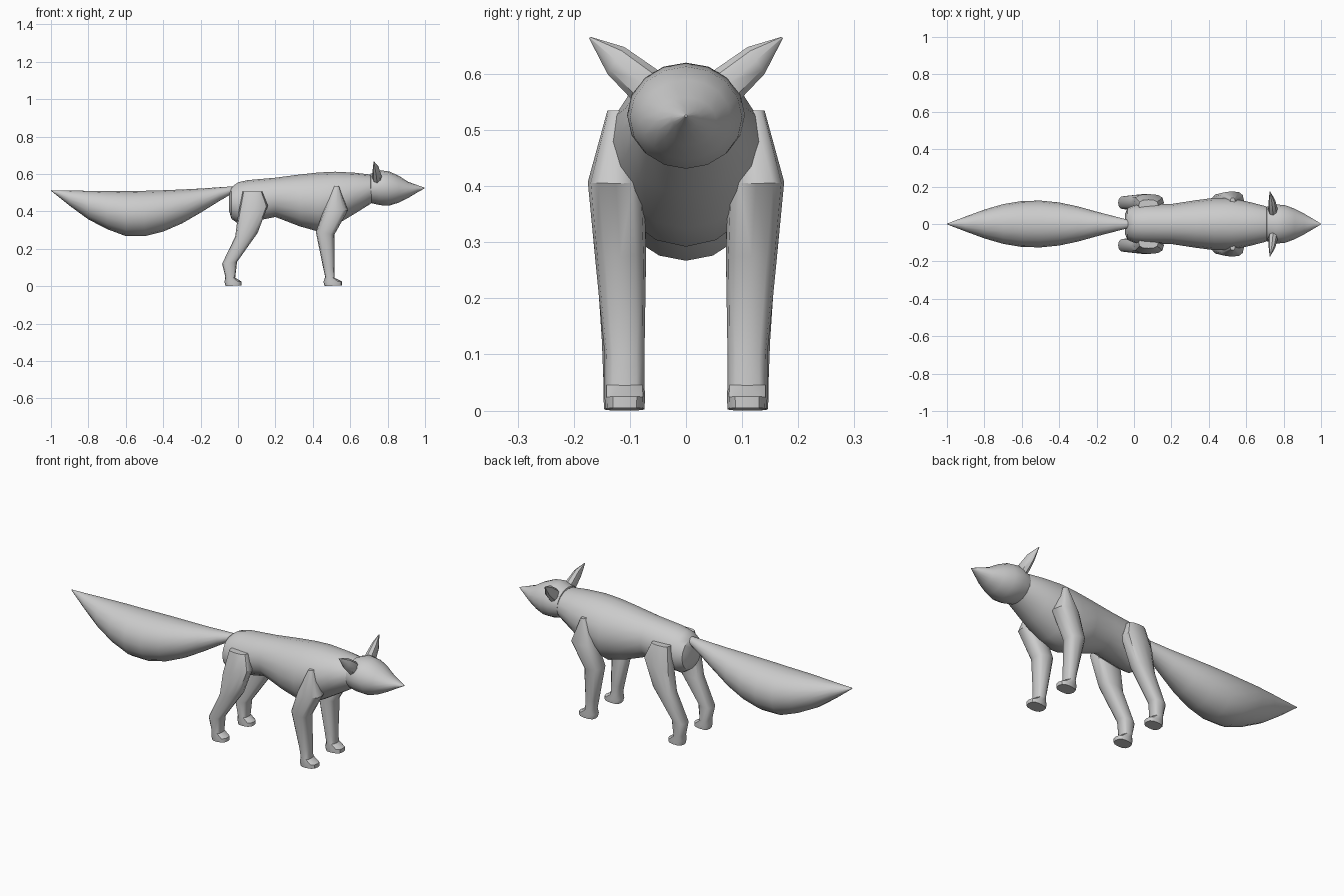
import bpy, bmesh
from math import cos, sin, pi, radians, copysign
from mathutils import Vector


def loft(name, rings, sides=16, power=1.0, mirror=False):
    """Skin rings given as (point, opposite point, half-width vector)."""
    bm = bmesh.new()
    loops = []
    for p, q, w in rings:
        p, q, w = Vector(p), Vector(q), Vector(w)
        mid, half = (p + q) / 2, (q - p) / 2
        loop = []
        for i in range(sides):
            a = 2 * pi * i / sides
            c = copysign(abs(cos(a)) ** power, cos(a))
            s = copysign(abs(sin(a)) ** power, sin(a))
            loop.append(bm.verts.new(mid + half * c + w * s))
        loops.append(loop)
    for a, b in zip(loops, loops[1:]):
        for i in range(sides):
            j = (i + 1) % sides
            bm.faces.new((a[i], a[j], b[j], b[i]))
    bm.faces.new(loops[0][::-1])
    bm.faces.new(loops[-1])
    bmesh.ops.recalc_face_normals(bm, faces=bm.faces)
    mesh = bpy.data.meshes.new(name)
    bm.to_mesh(mesh)
    bm.free()
    obj = bpy.data.objects.new(name, mesh)
    bpy.context.collection.objects.link(obj)
    bpy.ops.object.select_all(action='DESELECT')
    obj.select_set(True)
    bpy.context.view_layer.objects.active = obj
    bpy.ops.object.shade_smooth_by_angle(angle=radians(40))
    if mirror:
        m = obj.modifiers.new("Mirror", 'MIRROR')
        m.use_axis = (False, True, False)
        m.use_mirror_merge = False
    return obj


def spine(name, stations):
    """Stations along x: (x, bottom z, top z, half width)."""
    return loft(name, [((x, 0, lo), (x, 0, hi), (0, w, 0))
                       for x, lo, hi, w in stations])


def leg(name, stations):
    """Stations down a leg: (back x, z, front x, z, inner y, outer y)."""
    return loft(name, [((x0, (yi + yo) / 2, z0), (x1, (yi + yo) / 2, z1),
                        (0, (yo - yi) / 2, 0))
                       for x0, z0, x1, z1, yi, yo in stations],
                sides=12, power=0.75, mirror=True)


# Body
spine("body", [
    (-0.047, 0.40, 0.49, 0.055), (-0.035, 0.36, 0.53, 0.085),
    (0.0, 0.335, 0.555, 0.10), (0.05, 0.34, 0.567, 0.105),
    (0.20, 0.37, 0.58, 0.107), (0.33, 0.32, 0.597, 0.127),
    (0.43, 0.292, 0.608, 0.14), (0.52, 0.325, 0.612, 0.138),
    (0.62, 0.385, 0.607, 0.117), (0.70, 0.435, 0.598, 0.096),
    (0.74, 0.46, 0.585, 0.08)])

# Head and muzzle
spine("head", [
    (0.702, 0.47, 0.575, 0.06), (0.71, 0.445, 0.602, 0.092),
    (0.76, 0.433, 0.62, 0.105), (0.81, 0.431, 0.613, 0.10),
    (0.86, 0.447, 0.59, 0.081), (0.91, 0.472, 0.558, 0.055),
    (0.96, 0.502, 0.54, 0.026), (0.998, 0.523, 0.527, 0.003)])

# Bushy tail
spine("tail", [
    (-1.0, 0.51, 0.513, 0.002), (-0.90, 0.43, 0.511, 0.04),
    (-0.80, 0.357, 0.51, 0.077), (-0.70, 0.305, 0.509, 0.106),
    (-0.60, 0.268, 0.508, 0.123), (-0.50, 0.267, 0.51, 0.125),
    (-0.40, 0.292, 0.513, 0.115), (-0.30, 0.335, 0.517, 0.094),
    (-0.20, 0.393, 0.522, 0.066), (-0.10, 0.455, 0.529, 0.04),
    (-0.04, 0.49, 0.533, 0.025), (-0.01, 0.50, 0.53, 0.015)])

# Front legs
leg("front_leg", [
    (0.515, 0.535, 0.54, 0.535, 0.10, 0.14),
    (0.46, 0.41, 0.588, 0.405, 0.075, 0.175),
    (0.416, 0.29, 0.515, 0.275, 0.071, 0.163),
    (0.455, 0.10, 0.515, 0.10, 0.074, 0.145),
    (0.466, 0.05, 0.517, 0.045, 0.074, 0.145),
    (0.457, 0.022, 0.555, 0.025, 0.073, 0.145),
    (0.463, 0.0, 0.555, 0.005, 0.074, 0.144)])

# Hind legs
leg("hind_leg", [
    (0.025, 0.505, 0.13, 0.505, 0.07, 0.13),
    (0.0, 0.38, 0.16, 0.43, 0.07, 0.16),
    (-0.015, 0.265, 0.105, 0.285, 0.072, 0.16),
    (-0.085, 0.12, -0.005, 0.13, 0.078, 0.15),
    (-0.068, 0.05, -0.015, 0.045, 0.078, 0.147),
    (-0.072, 0.022, 0.018, 0.025, 0.077, 0.147),
    (-0.067, 0.0, 0.018, 0.005, 0.078, 0.146)])

# Ears
loft("ear", [
    ((0.745, 0.085, 0.54), (0.745, 0.035, 0.59), (0.022, 0, 0)),
    ((0.743, 0.102, 0.56), (0.743, 0.052, 0.608), (0.026, 0, 0)),
    ((0.738, 0.14, 0.60), (0.738, 0.11, 0.648), (0.018, 0, 0)),
    ((0.727, 0.173, 0.664), (0.727, 0.170, 0.666), (0.002, 0, 0))],
    sides=8, mirror=True)
